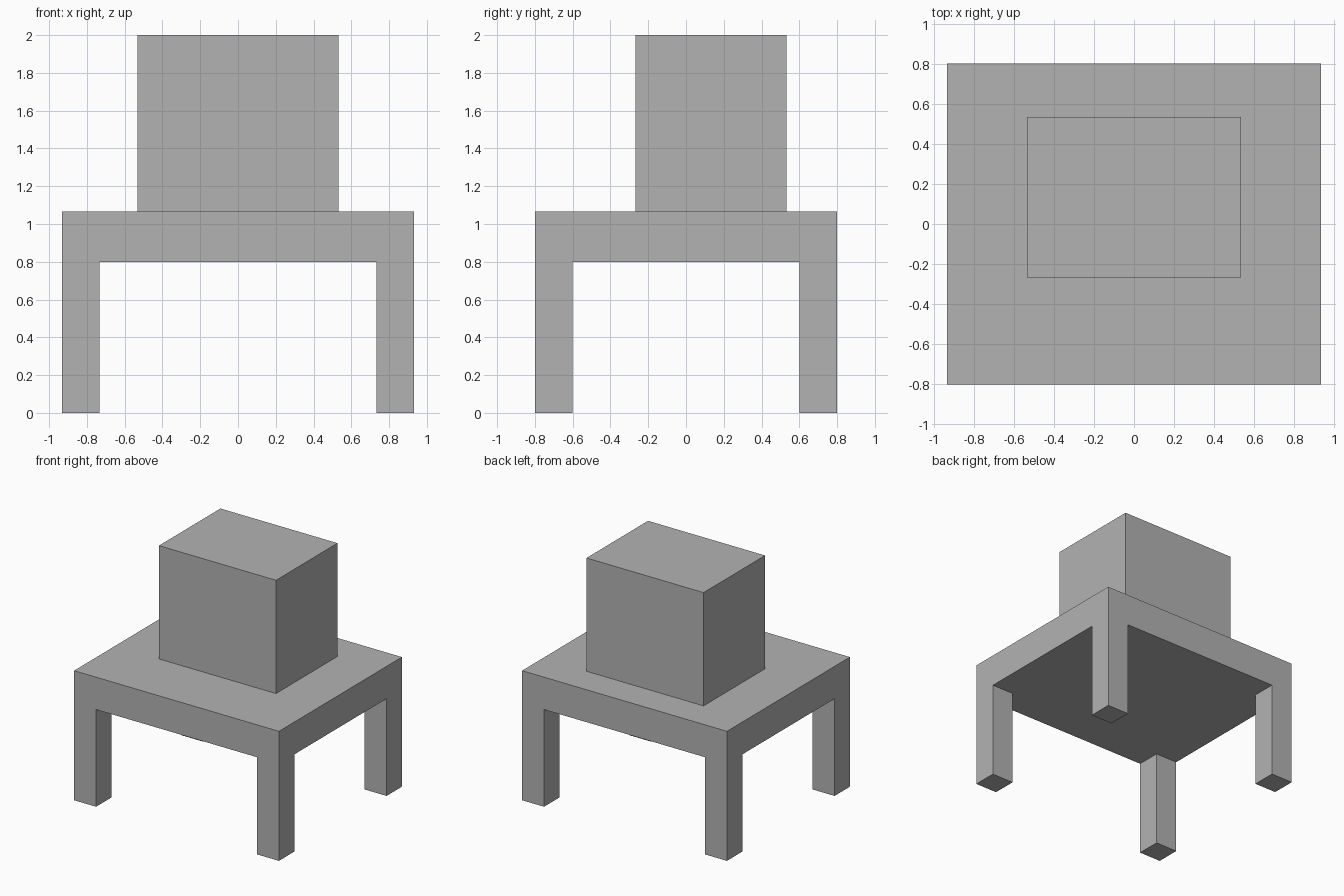
import bpy

# Remove the default cube
cube = bpy.data.objects.get("Cube")
if cube:
    bpy.data.objects.remove(cube, do_unlink=True)

# Single flat grey
grey = bpy.data.materials.new("plain grey")
grey.use_nodes = True
color = (0.45, 0.45, 0.45, 1.0)
grey.diffuse_color = color
grey.node_tree.nodes["Principled BSDF"].inputs["Base Color"].default_value = color


def box(name, low, high):
    """Add a box spanning two opposite corners."""
    center = [(a + b) / 2 for a, b in zip(low, high)]
    size = [b - a for a, b in zip(low, high)]
    bpy.ops.mesh.primitive_cube_add(size=1, location=center)
    obj = bpy.context.object
    obj.name = name
    obj.scale = size
    bpy.ops.object.transform_apply(location=False, rotation=False, scale=True)
    obj.data.materials.append(grey)
    return obj


HALF_X, HALF_Y = 0.933, 0.8
SEAT_BOTTOM, SEAT_TOP = 0.8, 1.067
LEG = 0.2

# Table slab and the block standing on it, set toward the back
box("table_top", (-HALF_X, -HALF_Y, SEAT_BOTTOM), (HALF_X, HALF_Y, SEAT_TOP))
box("upper_block", (-0.533, -0.267, SEAT_TOP), (0.533, 0.533, 2.0))

# Four square legs flush with the slab corners
for side, sx in (("right", -1), ("left", 1)):
    for end, sy in (("front", -1), ("back", 1)):
        xs = sorted((sx * HALF_X, sx * (HALF_X - LEG)))
        ys = sorted((sy * HALF_Y, sy * (HALF_Y - LEG)))
        box(f"{end}_{side}_leg", (xs[0], ys[0], 0), (xs[1], ys[1], SEAT_BOTTOM))
